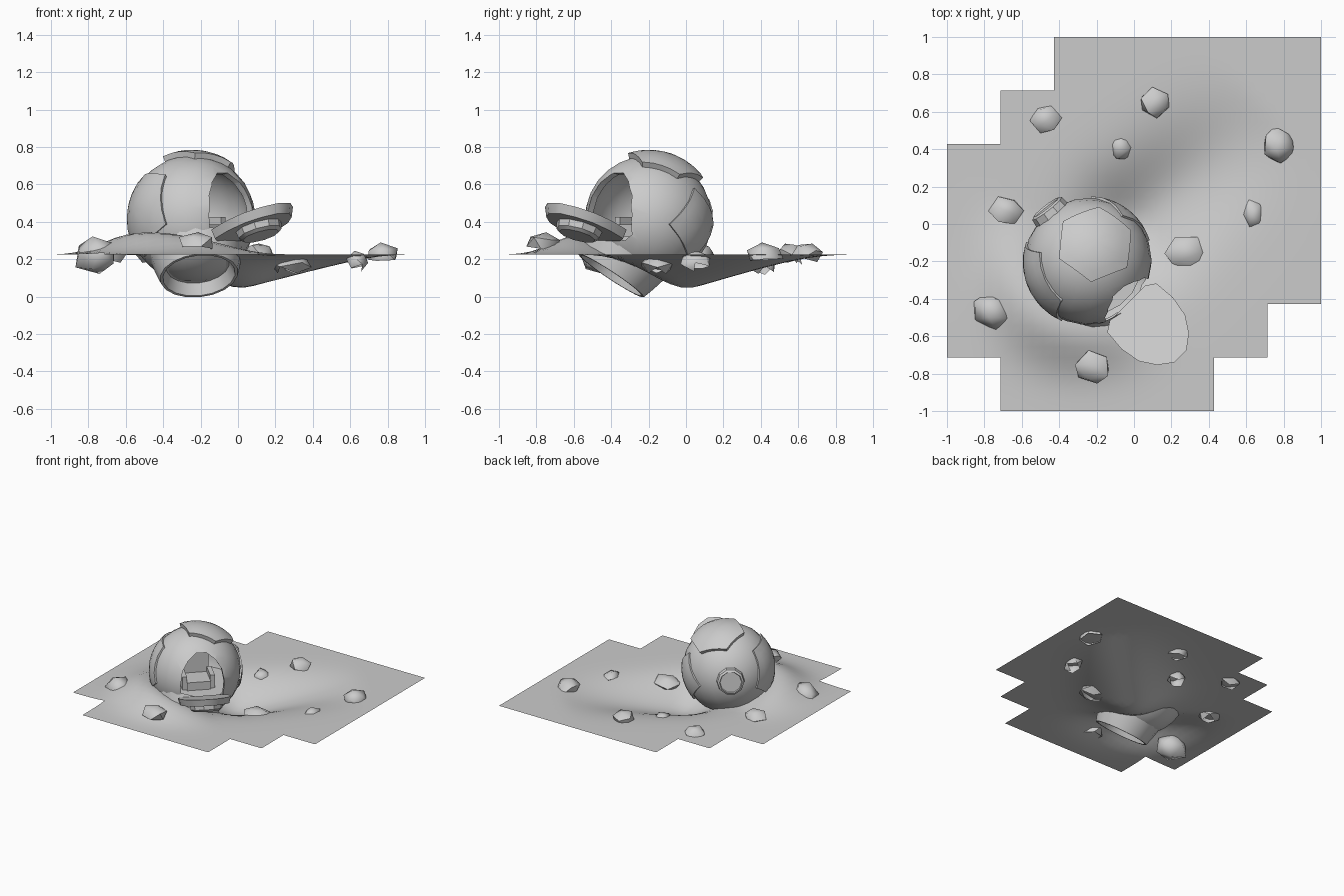
import bpy, bmesh, math, random
from mathutils import Vector, Matrix

if "Cube" in bpy.data.objects:
    bpy.data.objects.remove(bpy.data.objects["Cube"])

random.seed(4)
C = Vector((-0.245, -0.2, 0.415))      # pod centre
R = 0.34                               # pod radius
grey = bpy.data.materials.new("stone_grey")
grey.diffuse_color = (0.6, 0.6, 0.6, 1)
grey.use_nodes = True
grey.node_tree.nodes["Principled BSDF"].inputs["Base Color"].default_value = grey.diffuse_color


def finish(name, bm, matrix=Matrix(), angle=35, recalc=True):
    if recalc:
        bmesh.ops.recalc_face_normals(bm, faces=bm.faces)
    me = bpy.data.meshes.new(name)
    bm.to_mesh(me)
    bm.free()
    ob = bpy.data.objects.new(name, me)
    bpy.context.collection.objects.link(ob)
    ob.matrix_world = matrix
    me.materials.append(grey)
    bpy.ops.object.select_all(action='DESELECT')
    ob.select_set(True)
    bpy.context.view_layer.objects.active = ob
    if angle:
        bpy.ops.object.shade_smooth_by_angle(angle=math.radians(angle))
    return ob


def aim(direction, origin=C):
    """Frame at origin with local z along direction and local y upward."""
    q = Vector(direction).to_track_quat('Z', 'Y')
    return Matrix.Translation(origin) @ q.to_matrix().to_4x4()


def lathe(name, profile, sides, matrix):
    """Revolve (radius, height) points about local z."""
    bm = bmesh.new()
    rings = []
    for r, z in profile:
        rings.append([bm.verts.new((r * math.cos(t), r * math.sin(t), z))
                      for t in (2 * math.pi * i / sides for i in range(sides))])
    for a, b in zip(rings, rings[1:]):
        for i in range(sides):
            j = (i + 1) % sides
            bm.faces.new((a[i], a[j], b[j], b[i]))
    bm.faces.new(rings[-1])
    return finish(name, bm, matrix)


def prism(name, outline, z0, z1, matrix, scale0=1.0):
    bm = bmesh.new()
    lo = [bm.verts.new((x * scale0, y * scale0, z0)) for x, y in outline]
    hi = [bm.verts.new((x, y, z1)) for x, y in outline]
    bm.faces.new(lo)
    bm.faces.new(hi)
    for i in range(len(lo)):
        j = (i + 1) % len(lo)
        bm.faces.new((lo[i], lo[j], hi[j], hi[i]))
    return finish(name, bm, matrix)


def hull_plate(name, direction, spread, sides, radius, thick, turn=0):
    """Polygonal armour plate curved over the pod."""
    bm = bmesh.new()
    n, rings = sides * 4, 4
    mid = bm.verts.new((0, 0, radius))
    prev = None
    for k in range(1, rings + 1):
        ring = []
        for i in range(n):
            t = 2 * math.pi * i / n
            d = (t + math.pi / sides) % (2 * math.pi / sides) - math.pi / sides
            a = math.radians(spread) * k / rings * math.cos(math.pi / sides) / math.cos(d)
            t += math.radians(turn)
            ring.append(bm.verts.new((radius * math.sin(a) * math.cos(t),
                                      radius * math.sin(a) * math.sin(t),
                                      radius * math.cos(a))))
        for i in range(n):
            j = (i + 1) % n
            if prev:
                bm.faces.new((prev[i], ring[i], ring[j], prev[j]))
            else:
                bm.faces.new((mid, ring[i], ring[j]))
        prev = ring
    ob = finish(name, bm, aim(direction))
    mod = ob.modifiers.new("thickness", 'SOLIDIFY')
    mod.thickness, mod.offset = thick, -1
    mod = ob.modifiers.new("crisp_edges", 'EDGE_SPLIT')
    mod.split_angle = math.radians(35)
    return ob


# Ground: stepped 7 x 7 tile with a skid trench, crater and pushed-up mound
def ground_height(x, y):
    z = 0.225
    u = (x + 0.05) * 0.75 + (y + 0.05) * 0.66
    v = -(x + 0.05) * 0.66 + (y + 0.05) * 0.75
    along = max(0, 1 - u / 1.0) if u > 0.1 else 0.9 * math.exp(-((u - 0.1) / 0.3) ** 2)
    z -= 0.2 * along * math.exp(-(v / 0.27) ** 2)
    px, py = x - C.x, y - C.y
    d = math.hypot(px, py) + 1e-6
    side = max(0, (-0.6 * px - 0.8 * py) / d)
    z += 0.12 * side * math.exp(-((d - 0.38) / 0.2) ** 2)
    fade = max(0, 1 - max(abs(x), abs(y)) ** 8)
    return 0.225 + (z - 0.225) * fade


bm = bmesh.new()
bmesh.ops.create_grid(bm, x_segments=35, y_segments=35, size=1)
first = {0: 1, 5: 1, 6: 2}             # first and last kept column in each row
last = {0: 4, 1: 5}
drop = []
for f in bm.faces:
    c = f.calc_center_median()
    col, row = int((c.x + 1) * 3.5), int((c.y + 1) * 3.5)
    if col < first.get(row, 0) or col > last.get(row, 6):
        drop.append(f)
bmesh.ops.delete(bm, geom=drop, context='FACES')
for v in bm.verts:
    v.co.z = ground_height(v.co.x, v.co.y)
finish("crater_ground", bm)

# Pod hull: hollow ball with the hatchway cut out
half = [(0, 0.135), (0.035, 0.185), (0.16, 0.195), (0.28, 0.175), (0.37, 0.12), (0.43, 0.045)]
door_outline = [(v, u) for u, v in half] + [(-v, u) for u, v in reversed(half)]
bm = bmesh.new()
bmesh.ops.create_uvsphere(bm, u_segments=20, v_segments=14, radius=R)
hull = finish("pod_hull", bm, aim((0.15, 0.4, 0.9)))
mod = hull.modifiers.new("thickness", 'SOLIDIFY')
mod.thickness, mod.offset = 0.035, -1
hatch_dir = (0.7, -0.7, 0.2)
cutter = prism("hatch_cutter", [(x * 0.85, (y - 0.2) * 0.85) for x, y in door_outline],
               0.12, 0.6, aim(hatch_dir))
cutter.hide_render = True
cutter.hide_viewport = True
cut = hull.modifiers.new("hatchway", 'BOOLEAN')
cut.object, cut.operation, cut.solver = cutter, 'DIFFERENCE', 'EXACT'
mod = hull.modifiers.new("crisp_edges", 'EDGE_SPLIT')
mod.split_angle = math.radians(35)

# Raised hull plates
hull_plate("top_plate", (0.12, 0.3, 0.95), 35, 6, 0.37, 0.04, 15)
hull_plate("left_plate", (-0.9, -0.4, 0.15), 44, 5, 0.35, 0.02, 20)
hull_plate("back_right_plate", (0.6, 0.8, -0.1), 34, 4, 0.35, 0.02, 45)

# Round port on the back left and open thruster skirt underneath
lathe("side_port", [(0.11, 0.28), (0.1, 0.36), (0.085, 0.37), (0.08, 0.36)], 10,
      aim((-0.6, 0.77, 0.12)))
lathe("thruster_skirt", [(0.25, 0.22), (0.23, 0.3), (0.21, 0.365), (0.195, 0.365), (0.17, 0.3)],
      18, aim((0.1, -0.55, -0.83)))

# Open hatch door, hinged at the sill and tilted upward
out = Vector((0.707, -0.707, 0)) * math.cos(0.37) + Vector((0, 0, math.sin(0.37)))
side = Vector((0.707, 0.707, 0))
up = side.cross(out)
if up.z < 0:
    side, up = -side, -up
door = Matrix((side, out, up)).transposed().to_4x4()
door.translation = (-0.035, -0.425, 0.345)
prism("hatch_door", door_outline, -0.05, 0, door, 0.94)
lathe("door_window", [(0.13, 0.03), (0.12, 0.085), (0.1, 0.1)], 10,
      door @ Matrix.Translation((0, 0.2, 0)) @ Matrix.Rotation(math.pi, 4, 'X'))

# Cabin floor and seat facing the hatchway
lathe("cabin_floor", [(0.29, 0.30), (0.29, 0.32)], 20, Matrix.Translation((C.x, C.y, 0)))
turned = Matrix.Translation((C.x, C.y, 0)) @ Matrix.Rotation(math.radians(45), 4, 'Z')


def box(name, loc, size):
    bm = bmesh.new()
    bmesh.ops.create_cube(bm, size=1, matrix=Matrix.Diagonal((*size, 1)))
    finish(name, bm, turned @ Matrix.Translation(loc), 0)


box("seat_base", (0, -0.06, 0.35), (0.18, 0.18, 0.07))
box("seat_back", (0, 0.05, 0.47), (0.2, 0.05, 0.28))
for s in (-1, 1):
    box("seat_arm", (s * 0.105, -0.05, 0.37), (0.035, 0.16, 0.11))

# Scattered rocks, open where they sink into the soil: centre, then half sizes
rocks = [((-0.47, 0.56, 0.23), (0.08, 0.08, 0.06)), ((0.11, 0.65, 0.23), (0.085, 0.08, 0.06)),
         ((0.77, 0.42, 0.225), (0.09, 0.1, 0.06)), ((-0.07, 0.41, 0.17), (0.07, 0.08, 0.06)),
         ((0.64, 0.05, 0.19), (0.06, 0.085, 0.06)), ((0.28, -0.155, 0.17), (0.11, 0.09, 0.06)),
         ((-0.68, 0.07, 0.235), (0.095, 0.08, 0.06)), ((-0.76, -0.47, 0.225), (0.13, 0.1, 0.11)),
         ((-0.22, -0.765, 0.285), (0.1, 0.095, 0.06))]
for i, (loc, size) in enumerate(rocks):
    bm = bmesh.new()
    bmesh.ops.create_icosphere(bm, subdivisions=1, radius=1.03)
    spin = Matrix.Rotation(random.uniform(0, 6), 3, Vector((random.random(), 0.5, 1)).normalized())
    for v in bm.verts:
        p = spin @ v.co * random.uniform(0.9, 1.08)
        v.co = Vector((p.x * size[0], p.y * size[1], p.z * size[2]))
    if i != 7:
        buried = [f for f in bm.faces if f.calc_center_median().z < -0.5 * size[2]]
        bmesh.ops.delete(bm, geom=buried, context='FACES')
    turn = math.radians(-35) if i == 7 else 0
    finish("rock", bm, Matrix.Translation(loc) @ Matrix.Rotation(turn, 4, 'Z'), 50, recalc=False)
